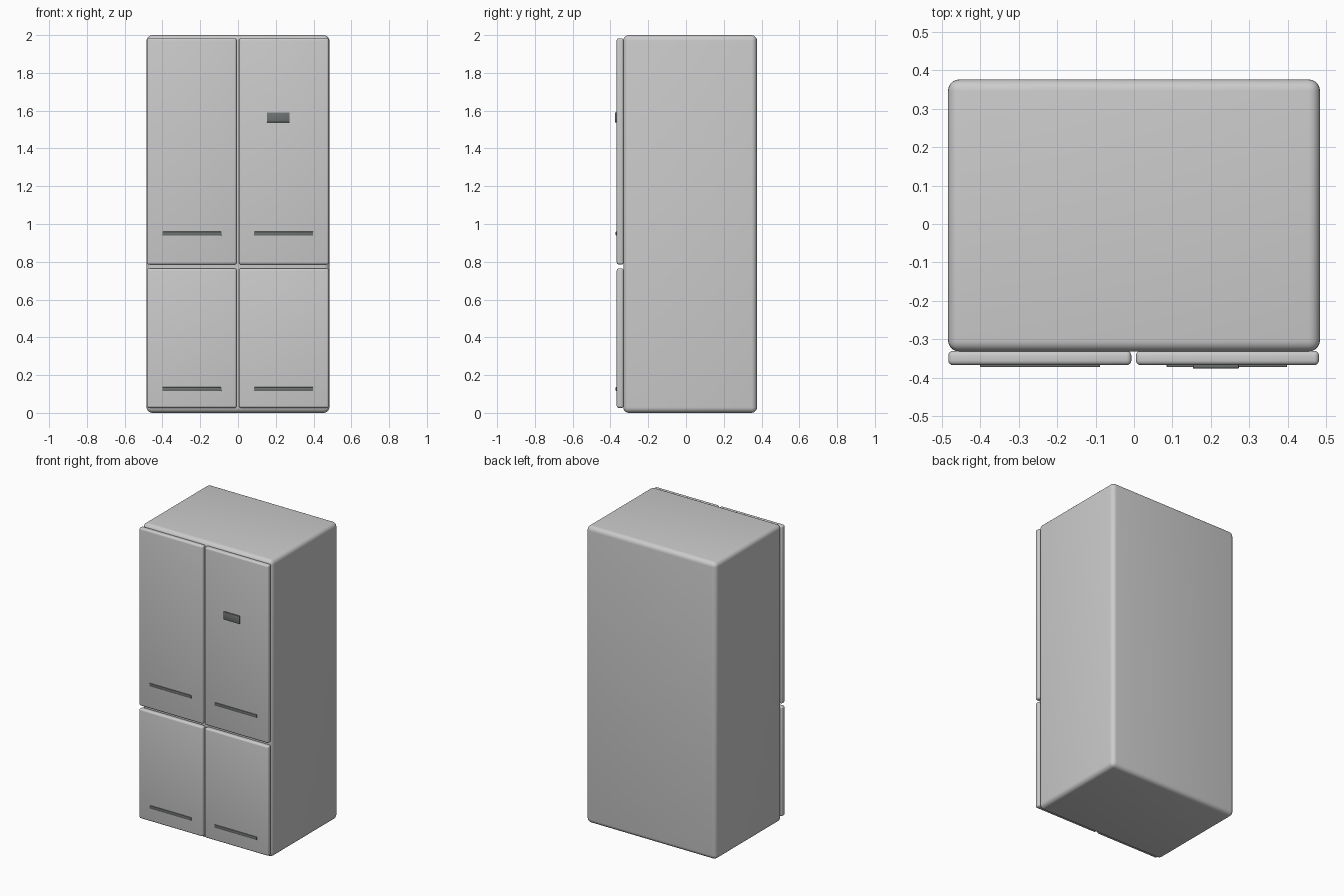
import bpy

if "Cube" in bpy.data.objects:
    bpy.data.objects.remove(bpy.data.objects["Cube"])

# Shared material for the dark trim
dark = bpy.data.materials.new("dark_trim")
dark.diffuse_color = (0.16, 0.17, 0.17, 1)
dark.use_nodes = True
dark.node_tree.nodes["Principled BSDF"].inputs["Base Color"].default_value = dark.diffuse_color


def box(name, x, y, z, bevel, segments=4, mat=None):
    """Rounded box spanning the given (min, max) ranges."""
    spans = (x, y, z)
    bpy.ops.mesh.primitive_cube_add(size=1, location=[(a + b) / 2 for a, b in spans])
    ob = bpy.context.object
    ob.name = name
    ob.scale = [b - a for a, b in spans]
    bpy.ops.object.transform_apply(location=False, rotation=False, scale=True)
    mod = ob.modifiers.new("round_edges", 'BEVEL')
    mod.width = bevel
    mod.segments = segments
    bpy.ops.object.modifier_apply(modifier=mod.name)
    bpy.ops.object.shade_smooth_by_angle()
    if mat:
        ob.data.materials.append(mat)
    return ob


# Cabinet
box("cabinet", (-0.484, 0.484), (-0.332, 0.376), (0.0, 2.0), 0.03, 5)

# Four doors, each with a slim horizontal handle
columns = {"left": ((-0.483, -0.007), (-0.40, -0.088)),
           "right": ((0.005, 0.481), (0.085, 0.398))}
rows = {"upper": ((0.785, 1.983), (0.939, 0.959)),
        "lower": ((0.026, 0.765), (0.116, 0.136))}
for side, (door_x, handle_x) in columns.items():
    for level, (door_z, handle_z) in rows.items():
        box(f"{level}_{side}_door", door_x, (-0.367, -0.330), door_z, 0.012)
        box(f"{level}_{side}_handle", handle_x, (-0.372, -0.360), handle_z,
            0.002, 2, dark)

# Control display on the upper right door
box("display_panel", (0.153, 0.273), (-0.376, -0.360), (1.538, 1.591), 0.003, 2, dark)
